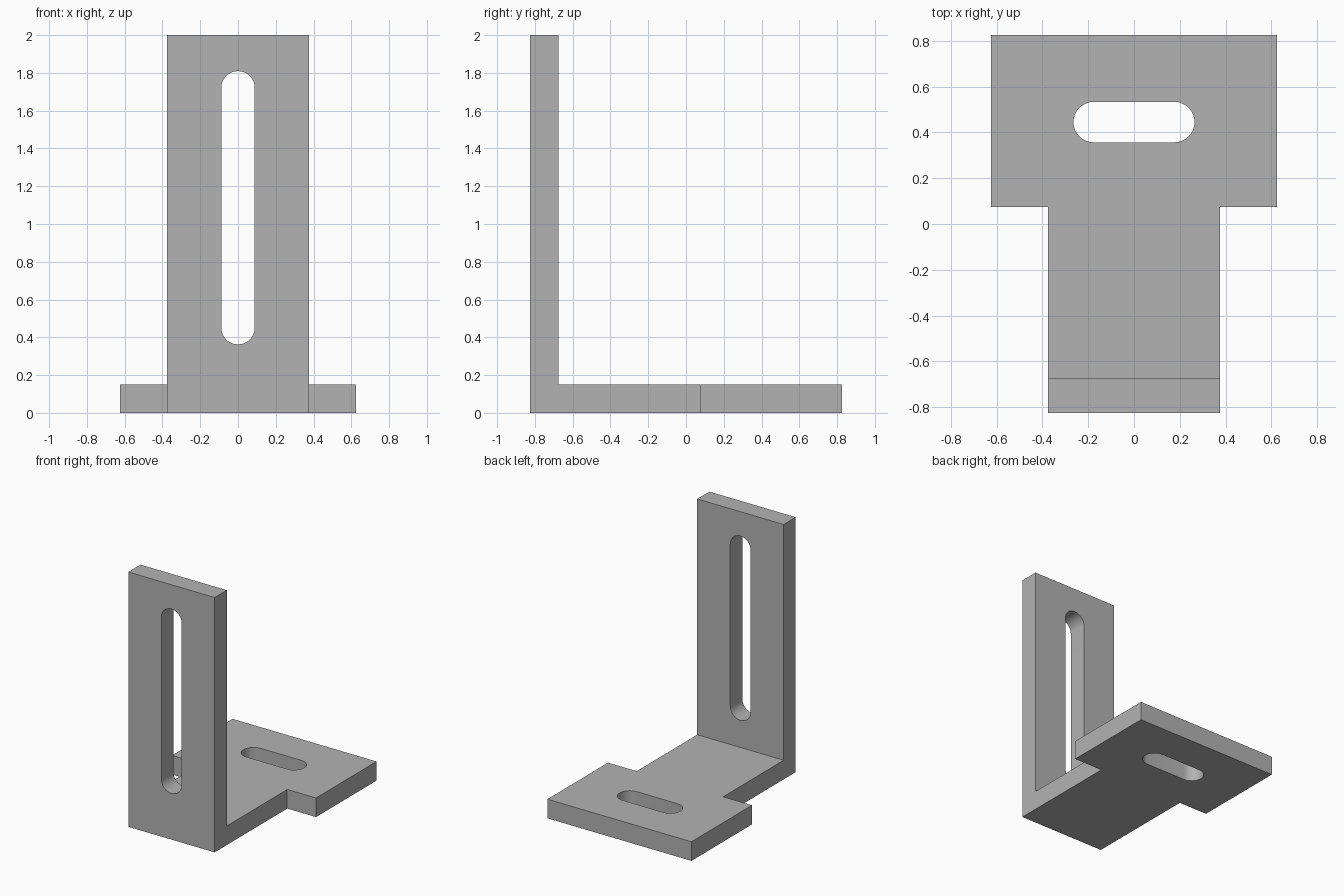
import bpy, bmesh
from math import cos, sin, pi, radians
from mathutils import Vector

if "Cube" in bpy.data.objects:
    bpy.data.objects.remove(bpy.data.objects["Cube"], do_unlink=True)

T = 0.15            # plate thickness
HALF_W = 0.375      # half width of the upright and stem
FLANGE_W = 0.625    # half width of the wide end
FRONT, BACK, STEP = -0.825, 0.825, 0.075
HEIGHT = 2.0
SLOT_R = 0.0885

metal = bpy.data.materials.new("grey_metal")
metal.use_nodes = True
grey = (0.45, 0.45, 0.45, 1)
metal.diffuse_color = grey
metal.node_tree.nodes["Principled BSDF"].inputs["Base Color"].default_value = grey


def prism(name, points, direction):
    """Extrude a closed outline along a direction."""
    bm = bmesh.new()
    face = bm.faces.new([bm.verts.new(p) for p in points])
    ext = bmesh.ops.extrude_face_region(bm, geom=[face])
    moved = [v for v in ext["geom"] if isinstance(v, bmesh.types.BMVert)]
    bmesh.ops.translate(bm, verts=moved, vec=Vector(direction))
    bmesh.ops.recalc_face_normals(bm, faces=bm.faces)
    mesh = bpy.data.meshes.new(name)
    bm.to_mesh(mesh)
    bm.free()
    mesh.materials.append(metal)
    obj = bpy.data.objects.new(name, mesh)
    bpy.context.collection.objects.link(obj)
    return obj


def slot_outline(half_length, radius, steps=16):
    """Rounded slot outline, long along its first axis."""
    pts = []
    for side in (1, -1):
        for i in range(steps + 1):
            a = -pi / 2 + pi * i / steps
            pts.append((side * (half_length + radius * cos(a)), side * radius * sin(a)))
    return pts


def combine(target, tool, operation):
    """Apply a boolean and remove the tool object."""
    tool.hide_render = True
    mod = target.modifiers.new(operation.title(), 'BOOLEAN')
    mod.operation, mod.object, mod.solver = operation, tool, 'EXACT'
    bpy.context.view_layer.objects.active = target
    bpy.ops.object.modifier_apply(modifier=mod.name)
    bpy.data.objects.remove(tool, do_unlink=True)


# T-shaped base plate
right = [(HALF_W, FRONT), (HALF_W, STEP), (FLANGE_W, STEP), (FLANGE_W, BACK)]
outline = right + [(-x, y) for x, y in reversed(right)]
bracket = prism("slotted_bracket", [(x, y, 0) for x, y in outline], (0, 0, T))

# Upright plate
upright = prism("upright", [(-HALF_W, FRONT, 0), (HALF_W, FRONT, 0),
                            (HALF_W, FRONT, HEIGHT), (-HALF_W, FRONT, HEIGHT)], (0, T, 0))
combine(bracket, upright, 'UNION')

# Long vertical slot in the upright
tall = [(v, FRONT - T, 1.086 + u) for u, v in slot_outline(0.635, SLOT_R)]
combine(bracket, prism("upright_slot_cutter", tall, (0, 3 * T, 0)), 'DIFFERENCE')

# Short crosswise slot in the base
short = [(u, 0.445 + v, -T) for u, v in slot_outline(0.176, SLOT_R)]
combine(bracket, prism("base_slot_cutter", short, (0, 0, 3 * T)), 'DIFFERENCE')

# Smooth slot ends, crisp plate edges
bpy.ops.object.select_all(action='DESELECT')
bracket.select_set(True)
bpy.context.view_layer.objects.active = bracket
bpy.ops.object.shade_smooth_by_angle(angle=radians(30))
